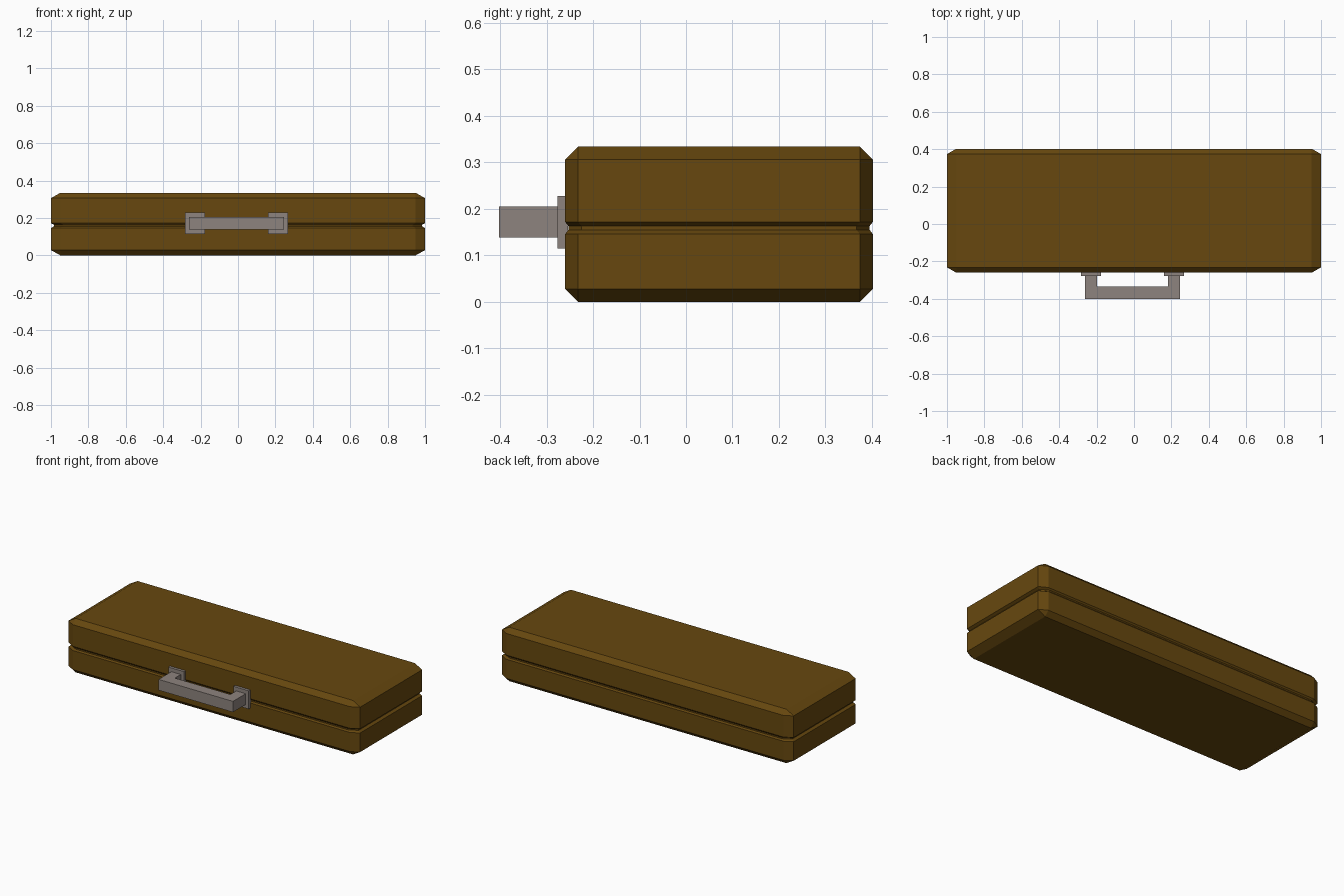
import bpy, bmesh

if "Cube" in bpy.data.objects:
    bpy.data.objects.remove(bpy.data.objects["Cube"])


def material(name, rgb):
    m = bpy.data.materials.new(name)
    m.diffuse_color = (*rgb, 1)
    m.use_nodes = True
    m.node_tree.nodes["Principled BSDF"].inputs["Base Color"].default_value = m.diffuse_color
    return m


BROWN = material("brown leather", (0.135, 0.064, 0.0045))
GREY = material("warm grey metal", (0.27, 0.23, 0.21))


def finish(bm, name, mat):
    bmesh.ops.remove_doubles(bm, verts=bm.verts, dist=1e-5)
    bmesh.ops.recalc_face_normals(bm, faces=bm.faces)
    mesh = bpy.data.meshes.new(name)
    bm.to_mesh(mesh)
    bm.free()
    mesh.materials.append(mat)
    obj = bpy.data.objects.new(name, mesh)
    bpy.context.collection.objects.link(obj)
    return obj


def box(name, mat, x0, x1, y0, y1, z0, z1):
    bm = bmesh.new()
    for v in bmesh.ops.create_cube(bm, size=1)["verts"]:
        v.co = ((x0 + x1) / 2 + v.co.x * (x1 - x0),
                (y0 + y1) / 2 + v.co.y * (y1 - y0),
                (z0 + z1) / 2 + v.co.z * (z1 - z0))
    return finish(bm, name, mat)


# Case: chamfered box with a seam groove, stacked from corner-cut outlines
CX, CY = 0.05, 0.028            # chamfer sizes
YC, HY, H = 0.071, 0.331, 0.334  # centre y, half depth, height


def outline(inset_x, inset_y, cut):
    x, y = 1 - inset_x, HY - inset_y
    cx, cy = CX * cut, CY * cut
    quarter = [(x, y - cy), (x - cx, y)]
    pts = []
    for sx, sy in ((1, 1), (-1, 1), (-1, -1), (1, -1)):
        q = quarter if sx * sy > 0 else quarter[::-1]
        pts += [(sx * a, YC + sy * b) for a, b in q]
    return pts


levels = [(0, CX, CY, 0), (0.028, 0, 0, 1), (0.146, 0, 0, 1),
          (0.155, 0.016, 0.007, 1), (0.163, 0.016, 0.007, 1),
          (0.172, 0, 0, 1), (H - 0.028, 0, 0, 1), (H, CX, CY, 0)]
bm = bmesh.new()
rings = [[bm.verts.new((x, y, z)) for x, y in outline(ix, iy, cut)]
         for z, ix, iy, cut in levels]
for a, b in zip(rings, rings[1:]):
    for i in range(8):
        j = (i + 1) % 8
        bm.faces.new((a[i], a[j], b[j], b[i]))
bm.faces.new(rings[0][::-1])
bm.faces.new(rings[-1])
finish(bm, "case", BROWN)

# Handle: U-shaped profile extruded upward
HC = -0.008
profile = [(-0.255, -0.27), (-0.255, -0.402), (0.255, -0.402), (0.255, -0.27),
           (0.19, -0.27), (0.19, -0.335), (-0.19, -0.335), (-0.19, -0.27)]
bm = bmesh.new()
face = bm.faces.new([bm.verts.new((HC + x, y, 0.138)) for x, y in profile])
new = bmesh.ops.extrude_face_region(bm, geom=[face])["geom"]
bmesh.ops.translate(bm, vec=(0, 0, 0.067),
                    verts=[g for g in new if isinstance(g, bmesh.types.BMVert)])
finish(bm, "handle", GREY)

# Mounting plates behind the handle legs
for side, s in (("left", -1), ("right", 1)):
    xc = HC + s * 0.2225
    box(f"handle_plate_{side}", GREY, xc - 0.053, xc + 0.053,
        -0.277, -0.254, 0.115, 0.228)
